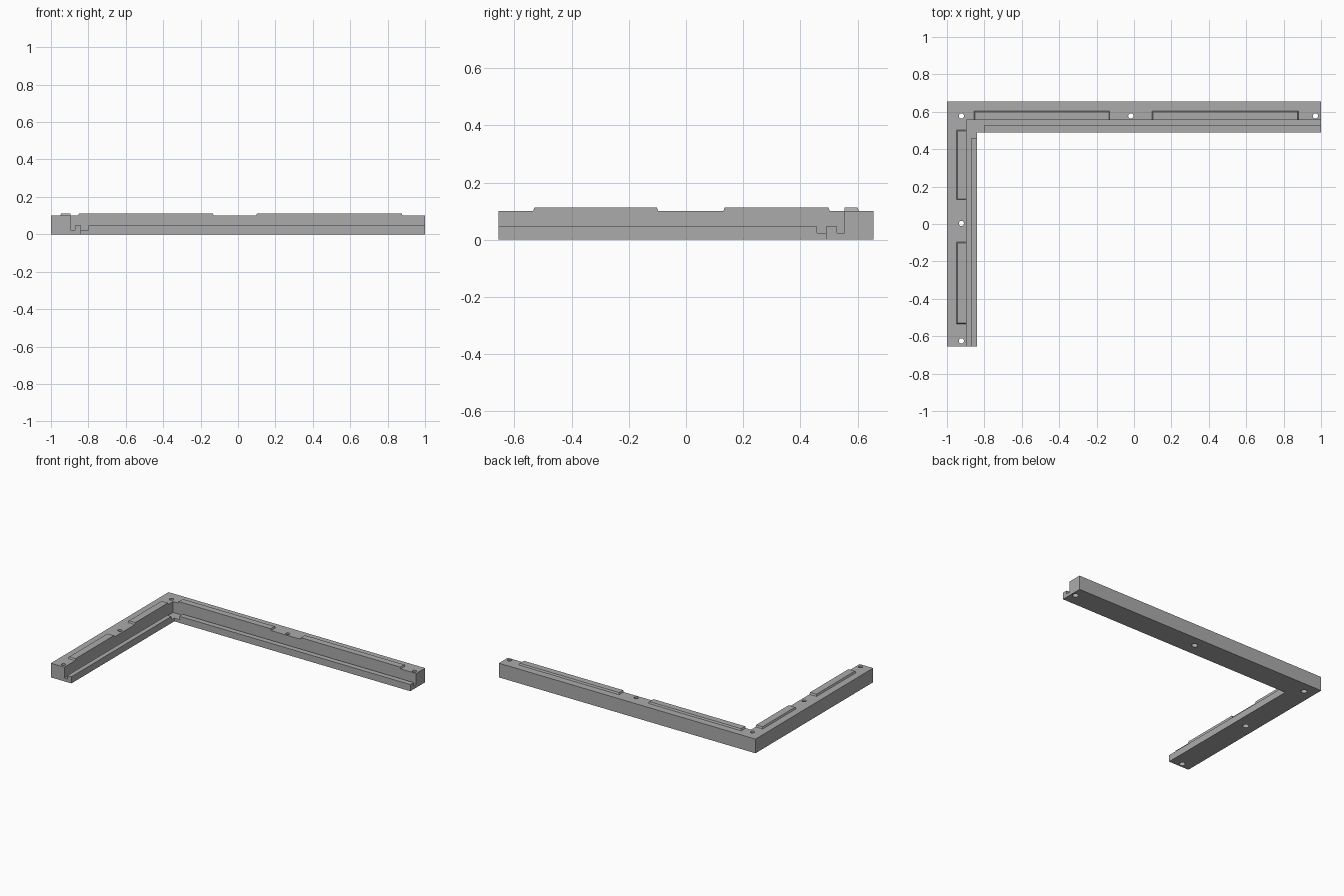
import bpy
import bmesh

cube = bpy.data.objects.get("Cube")
if cube:
    bpy.data.objects.remove(cube, do_unlink=True)

grey = bpy.data.materials.new("mid grey")
grey.use_nodes = True
colour = (0.41, 0.41, 0.41, 1)
grey.diffuse_color = colour
grey.node_tree.nodes["Principled BSDF"].inputs["Base Color"].default_value = colour


def finish(name, bm):
    bmesh.ops.recalc_face_normals(bm, faces=bm.faces)
    mesh = bpy.data.meshes.new(name)
    bm.to_mesh(mesh)
    bm.free()
    mesh.materials.append(grey)
    obj = bpy.data.objects.new(name, mesh)
    bpy.context.collection.objects.link(obj)
    return obj


def prism(name, outline, z0, z1):
    """Extrude a flat outline from z0 to z1."""
    bm = bmesh.new()
    face = bm.faces.new([bm.verts.new((x, y, z0)) for x, y in outline])
    top = bmesh.ops.extrude_face_region(bm, geom=[face])["geom"]
    verts = [v for v in top if isinstance(v, bmesh.types.BMVert)]
    bmesh.ops.translate(bm, verts=verts, vec=(0, 0, z1 - z0))
    return finish(name, bm)


def rect(x0, x1, y0, y1):
    return [(x0, y0), (x1, y0), (x1, y1), (x0, y1)]


def cut(obj, cutter):
    cutter.hide_render = True
    cutter.hide_viewport = True
    cutter.display_type = 'WIRE'
    mod = obj.modifiers.new(cutter.name, 'BOOLEAN')
    mod.operation = 'DIFFERENCE'
    mod.solver = 'EXACT'
    mod.object = cutter


# Main dimensions
W, D = 1.0, 0.655
wall_x, wall_y = -0.895, 0.555
lip_x, lip_y = -0.84, 0.49
floor_z, lip_z, wall_z, rail_z = 0.023, 0.047, 0.1, 0.112

# L-shaped frame body
frame = prism("corner_frame", [(-W, -D), (lip_x, -D), (lip_x, lip_y),
                               (W, lip_y), (W, D), (-W, D)], 0, wall_z)

# Step down to the lip, then the groove with its open inner corner
cut(frame, prism("step_cutter", rect(wall_x, 1.1, -0.8, wall_y), lip_z, 0.2))
cut(frame, prism("groove_cutter", [
    (wall_x, -0.8), (-0.872, -0.8), (-0.872, 0.458), (-0.80, 0.458),
    (-0.80, 0.528), (1.1, 0.528), (1.1, wall_y), (wall_x, wall_y)], floor_z, 0.15))

# Screw holes, wider at the underside
holes = bmesh.new()
for x, y in [(-0.923, 0.578), (-0.017, 0.578), (0.97, 0.578),
             (-0.923, 0.003), (-0.923, -0.625)]:
    rings = []
    start = bmesh.ops.create_circle(holes, cap_ends=True, segments=24, radius=0.02)["verts"]
    bmesh.ops.translate(holes, verts=start, vec=(x, y, -0.01))
    cap = start[0].link_faces[0]
    for radius, z in [(0.02, 0.03), (0.014, 0.036), (0.014, 0.15)]:
        out = bmesh.ops.extrude_discrete_faces(holes, faces=[cap])["faces"]
        cap = out[0]
        for v in cap.verts:
            scale = radius / ((v.co.x - x) ** 2 + (v.co.y - y) ** 2) ** 0.5
            v.co = (x + (v.co.x - x) * scale, y + (v.co.y - y) * scale, z)
bmesh.ops.remove_doubles(holes, verts=holes.verts, dist=0.0001)
cut(frame, finish("hole_cutter", holes))


def rail(name, x0, x1, y0, y1, along_x):
    """Raised strip, tapered at its ends and outer side, flush with the inner wall."""
    t = 0.005
    obj = prism(name, rect(x0, x1, y0, y1), wall_z, rail_z)
    for v in obj.data.vertices:
        if v.co.z > wall_z + 0.006:
            if along_x or v.co.x < (x0 + x1) / 2:
                v.co.x += t if v.co.x < (x0 + x1) / 2 else -t
            if not along_x or v.co.y > (y0 + y1) / 2:
                v.co.y += t if v.co.y < (y0 + y1) / 2 else -t
    return obj


rail("long_arm_rail_outer", 0.097, 0.88, wall_y, 0.605, True)
rail("long_arm_rail_inner", -0.855, -0.13, wall_y, 0.605, True)
rail("short_arm_rail_back", -0.95, wall_x, 0.13, 0.503, False)
rail("short_arm_rail_front", -0.95, wall_x, -0.535, -0.097, False)
